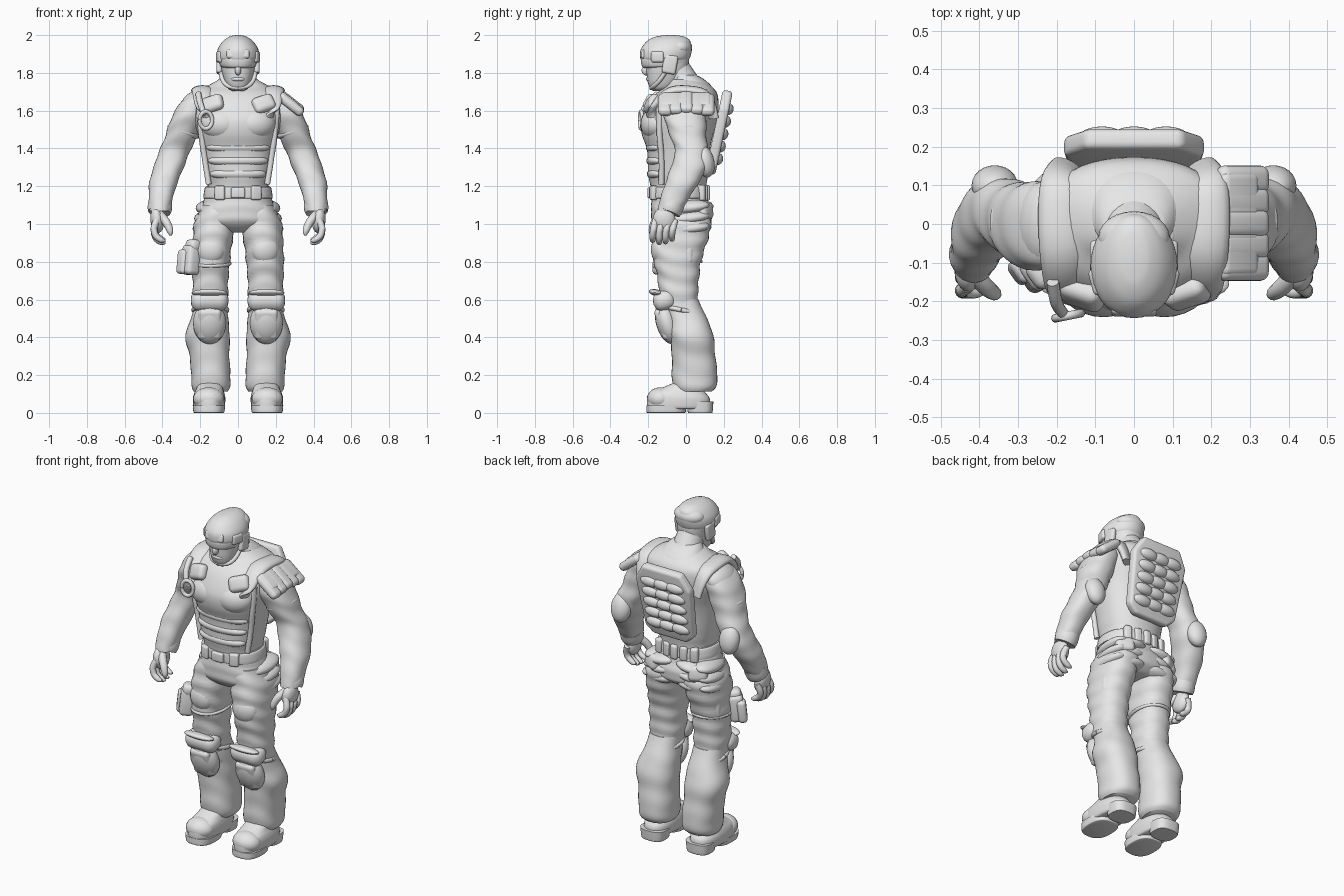
import bpy, bmesh, math
from mathutils import Vector, Matrix, Euler

grey = bpy.data.materials.new("plain_grey")
grey.diffuse_color = (0.8, 0.8, 0.8, 1)


def finish(name, bm):
    bmesh.ops.recalc_face_normals(bm, faces=bm.faces)
    me = bpy.data.meshes.new(name)
    bm.to_mesh(me)
    bm.free()
    me.materials.append(grey)
    ob = bpy.data.objects.new(name, me)
    bpy.context.collection.objects.link(ob)
    bpy.context.view_layer.objects.active = ob
    for o in bpy.context.selected_objects:
        o.select_set(False)
    ob.select_set(True)
    bpy.ops.object.shade_smooth_by_angle(angle=math.radians(50))
    return ob


def skin(name, loops):
    bm = bmesh.new()
    rows = [[bm.verts.new(p) for p in loop] for loop in loops]
    n = len(rows[0])
    for a, b in zip(rows, rows[1:]):
        for i in range(n):
            bm.faces.new((a[i], a[(i + 1) % n], b[(i + 1) % n], b[i]))
    bm.faces.new(rows[0])
    bm.faces.new(rows[-1])
    return finish(name, bm)


def smooth_rows(rows, steps):
    """Catmull-Rom interpolation of tuples."""
    out = []
    for i in range(len(rows) - 1):
        p = [rows[max(0, min(len(rows) - 1, i + k))] for k in (-1, 0, 1, 2)]
        for s in range(steps):
            t = s / steps
            out.append([0.5 * (2 * b + (c - a) * t + (2 * a - 5 * b + 4 * c - d) * t * t
                        + (3 * b - a - 3 * c + d) * t ** 3) for a, b, c, d in zip(*p)])
    return out + [list(rows[-1])]


def loft(name, rings, side=1, n=36, power=2.3, steps=5, fold=0, wave=0.07):
    """Stacked oval sections (z, cx, cy, rx, ry), with optional cloth folds."""
    loops = []
    for z, cx, cy, rx, ry in smooth_rows(rings, steps):
        loop = []
        for i in range(n):
            a = 2 * math.pi * i / n
            c, s = math.cos(a), math.sin(a)
            k = 1 + fold * math.sin(2 * math.pi * z / wave + 1.6 * math.sin(a) + 1.2 * math.cos(2 * a))
            loop.append((side * (cx + k * rx * math.copysign(abs(c) ** (2 / power), c)),
                         cy + k * ry * math.copysign(abs(s) ** (2 / power), s), z))
        loops.append(loop)
    return skin(name, loops)


def tube(name, pts, side=1, n=12, flat=1):
    """Round tube through (x, y, z, radius) points."""
    rows = smooth_rows(pts, 4)
    loops = []
    for i, r in enumerate(rows):
        d = Vector(rows[min(i + 1, len(rows) - 1)][:3]) - Vector(rows[max(i - 1, 0)][:3])
        q = d.to_track_quat('Z', 'Y')
        loop = []
        for k in range(n):
            a = 2 * math.pi * k / n
            p = Vector(r[:3]) + q @ Vector((math.cos(a) * r[3], math.sin(a) * r[3] * flat, 0))
            loop.append((side * p.x, p.y, p.z))
        loops.append(loop)
    return skin(name, loops)


def hoop(cx, cy, z, rx, ry, tilt, r):
    return [(cx + rx * math.cos(a), cy + ry * math.sin(a), z + tilt * math.sin(a), r)
            for a in [i * math.pi / 8 for i in range(17)]]


def place(bm, loc, size, rot, side):
    m = Matrix.Translation(loc) @ Euler([math.radians(a) for a in rot]).to_matrix().to_4x4()
    bm.transform(Matrix.Diagonal((side, 1, 1, 1)) @ m @ Matrix.Diagonal((*size, 1)))


def blob(name, loc, radii, rot=(0, 0, 0), side=1):
    bm = bmesh.new()
    bmesh.ops.create_uvsphere(bm, u_segments=24, v_segments=14, radius=1)
    place(bm, loc, radii, rot, side)
    return finish(name, bm)


def box(name, loc, size, rot=(0, 0, 0), side=1, r=0.3):
    """Rounded box; r is the rounding as a share of the thinnest side."""
    bm = bmesh.new()
    bmesh.ops.create_cube(bm, size=1)
    bm.transform(Matrix.Diagonal((*size, 1)))
    bmesh.ops.bevel(bm, geom=bm.edges[:], offset=r * min(size), segments=4, profile=0.5, affect='EDGES')
    place(bm, loc, (1, 1, 1), rot, side)
    return finish(name, bm)


# Torso, vest and neck
loft("torso", [(1.1, 0, -.035, .165, .14), (1.2, 0, -.04, .16, .148), (1.26, 0, -.042, .172, .158),
               (1.33, 0, -.04, .185, .162), (1.4, 0, -.04, .198, .168), (1.47, 0, -.045, .212, .188),
               (1.53, 0, -.04, .228, .2), (1.58, 0, -.028, .24, .2), (1.65, 0, -.01, .245, .182),
               (1.695, 0, .005, .225, .158), (1.73, 0, .015, .165, .12), (1.765, 0, .0, .10, .085)], n=48)
tube("neck", [(0, .02, 1.66, .11), (0, -.01, 1.74, .085), (0, -.05, 1.82, .073), (0, -.07, 1.87, .07)], n=24)
loft("collar", [(1.68, 0, .025, .15, .135), (1.73, 0, .025, .13, .11), (1.77, 0, .01, .1, .08),
                (1.79, 0, -.01, .08, .06)])
for i in range(3):  # soft stomach ridges
    blob("stomach_ridge", (0, -.145, 1.265 + i * .07), (.15 + .01 * i, .062 + .003 * i, .038))
for s in (1, -1):
    blob("chest", (.09, -.16, 1.53), (.11, .08, .085), (-8, 0, 10), s)
    box("chest_pouch", (.135, -.18, 1.635), (.12, .06, .09), (-24, -18 * s, 18), s, .45)
    tube("shoulder_strap", [(.165, -.16, 1.54, .045), (.175, -.155, 1.63, .055), (.185, -.08, 1.7, .058),
                            (.19, .03, 1.705, .058), (.185, .11, 1.675, .055), (.17, .145, 1.56, .045)], s, 16, .45)
    tube("vest_side_edge", [(.155, -.13, 1.21, .015), (.177, -.13, 1.35, .015), (.195, -.14, 1.48, .016),
                            (.205, -.14, 1.62, .018)], s)
tube("carabiner", [(p[0], -.237 + (p[0] + .17) * .2, 1.55 + p[2], .011)
                   for p in hoop(-.17, 0, 0, .033, 0, .045, 0)])
tube("carabiner_strap", [(-.18, -.235, 1.58, .014), (-.2, -.205, 1.64, .016), (-.21, -.15, 1.69, .016)])

# Back pack: chamfered plate with soft rows of pouches
bm = bmesh.new()
outline = [(-.11, -.225), (.11, -.225), (.16, -.18), (.182, .13), (.125, .225), (-.125, .225), (-.182, .13), (-.16, -.18)]
face = bm.faces.new([bm.verts.new((x, -.028, z)) for x, z in outline])
ext = bmesh.ops.extrude_face_region(bm, geom=[face])["geom"]
bmesh.ops.translate(bm, vec=(0, .054, 0), verts=[v for v in ext if isinstance(v, bmesh.types.BMVert)])
bmesh.ops.bevel(bm, geom=bm.edges[:], offset=.018, segments=4, profile=.5, affect='EDGES')
place(bm, (0, .176, 1.485), (1, 1, 1), (-12, 0, 0), 1)
finish("back_pack", bm)
for i in range(5):
    z = 1.345 + i * .066
    for x in (-.083, 0, .083):
        blob("pack_pouch", (x, .195 + (z - 1.485) * .21, z), (.062, .031, .033), (-12, 0, 0))

# Head, face and helmet
loft("head", [(1.705, 0, -.14, .03, .035), (1.72, 0, -.13, .055, .06), (1.76, 0, -.115, .073, .09),
              (1.82, 0, -.1, .088, .11), (1.9, 0, -.1, .095, .115), (1.95, 0, -.1, .08, .1)])
blob("nose", (0, -.213, 1.815), (.017, .022, .028))
blob("mouth", (0, -.19, 1.767), (.04, .022, .014))
blob("chin", (0, -.165, 1.73), (.042, .028, .025))
loft("goggles", [(1.825, 0, -.115, .07, .105), (1.835, 0, -.115, .092, .118), (1.865, 0, -.113, .1, .126),
                 (1.89, 0, -.11, .098, .125)])
loft("helmet", [(1.868, 0, -.112, .105, .126), (1.885, 0, -.11, .112, .133), (1.92, 0, -.105, .109, .136),
                (1.95, 0, -.098, .094, .126), (1.975, 0, -.09, .072, .108), (1.992, 0, -.085, .045, .075),
                (1.998, 0, -.082, .025, .04), (2.0, 0, -.08, .006, .01)], power=2.05)
blob("helmet_back", (0, -.035, 1.935), (.092, .068, .05))
box("helmet_brow", (0, -.222, 1.9), (.12, .03, .05), (-14, 0, 0), r=.45)
for s in (1, -1):
    box("ear_guard", (.099, -.085, 1.845), (.03, .075, .1), (-10, 0, 0), s, .45)
    box("goggle_clip", (.097, -.15, 1.885), (.03, .07, .06), (0, 0, -15), s, .45)
    tube("chin_strap", [(.095, -.1, 1.82, .012), (.08, -.14, 1.76, .012), (.05, -.17, 1.73, .012),
                        (0, -.183, 1.72, .012)], s)

# Belt and pelvis
loft("pelvis", [(1.2, 0, -.04, .165, .14), (1.12, 0, -.035, .182, .148), (1.05, 0, -.025, .21, .16),
                (1.0, 0, -.02, .2, .15), (.965, 0, -.015, .13, .11), (.955, 0, -.01, .08, .08)], fold=.012)
loft("belt", [(1.135, 0, -.038, .178, .147), (1.142, 0, -.038, .184, .151), (1.19, 0, -.04, .176, .149),
              (1.197, 0, -.04, .168, .144)], steps=3)
box("belt_buckle", (0, -.19, 1.165), (.075, .03, .055))
for x in (-.095, .095):
    box("belt_clip", (x, -.172, 1.165), (.055, .035, .075), (0, 0, x * 200))
for x in (-.115, -.055, 0, .055, .115):
    box("rear_belt_pouch", (x, .105 - abs(x) * .2, 1.165), (.045, .045, .085), (0, 0, -x * 180))

for s in (1, -1):
    # Legs, hip padding and pockets
    loft("trouser_thigh", [(1.1, .1, -.03, .09, .13), (1.0, .122, -.02, .11, .152), (.9, .135, -.035, .104, .145),
                           (.8, .143, -.045, .1, .124), (.7, .146, -.04, .094, .108), (.62, .146, -.04, .093, .103),
                           (.54, .147, -.02, .088, .097), (.46, .15, .0, .09, .1)], s, fold=.033, wave=.09)
    loft("trouser_shin", [(.6, .146, -.025, .084, .09), (.5, .15, .005, .098, .106), (.41, .162, .03, .118, .115),
                          (.3, .151, .04, .105, .115), (.2, .144, .046, .104, .121), (.14, .143, .045, .101, .114),
                          (.112, .145, .04, .088, .095)], s, fold=.014, wave=.12)
    for i, z in enumerate((1.09, 1.035, .98)):
        blob("hip_roll", (.158 + .008 * i, .0, z), (.066, .125, .036), (5, 10, -5), s)
        blob("seat_roll", (.1, .062, z), (.105, .083 - .006 * i, .036), (0, 8, -12), s)
    box("rear_pouch", (.15, .1, 1.07), (.11, .06, .09), (10, 0, -28), s, .45)
    box("thigh_pocket", (.208, -.03, .85), (.055, .14, .13), (0, -4, 0), s, .45)
    blob("front_pocket", (.145, -.135, .86), (.075, .05, .075), (4, 0, 8), s)
    # Knee guard
    box("knee_pad_upper", (.15, -.115, .595), (.2, .12, .105), (16, 0, 0), s, .45)
    blob("knee_pad_rim", (.15, -.155, .635), (.096, .042, .018), (-14, 0, 0), s)
    blob("knee_pad_lower", (.15, -.1, .475), (.088, .058, .115), (17, 0, 0), s)
    box("knee_pad_plate", (.15, -.122, .47), (.125, .05, .17), (19, 0, 0), s, .45)
    tube("knee_strap", hoop(.147, -.025, .545, .088, .094, -.02, .013), s)
    # Boots with a raised arch between toe and heel
    loft("boot", [(.02, .152, -.04, .07, .155), (.03, .153, -.04, .082, .166), (.075, .153, -.04, .086, .166),
                  (.105, .152, -.045, .08, .15), (.13, .15, -.025, .07, .11), (.17, .147, .03, .06, .07)], s, power=2.4)
    blob("toe_cap", (.155, -.135, .075), (.083, .072, .06), side=s)
    loft("sole", [(0, .154, -.105, .076, .098), (.006, .154, -.105, .082, .104), (.04, .154, -.105, .086, .104)], s, power=2.6)
    loft("heel", [(0, .151, .075, .066, .06), (.006, .151, .075, .072, .066), (.06, .151, .075, .078, .07)], s, power=2.8)
    # Arms
    loft("sleeve", [(1.7, .19, .0, .035, .07), (1.66, .22, -.005, .07, .1), (1.6, .248, -.005, .085, .115),
                    (1.53, .275, .0, .09, .107), (1.45, .306, .015, .084, .094), (1.38, .338, .03, .082, .088),
                    (1.3, .367, .015, .08, .096), (1.22, .395, -.02, .075, .088), (1.12, .411, -.068, .061, .073),
                    (1.07, .415, -.088, .056, .062)], s, fold=.022, wave=.1)
    blob("sleeve_fold", (.29, .005, 1.49), (.088, .1, .03), (0, -20, 0), s)
    blob("elbow_pad", (.36, .1, 1.33), (.06, .05, .085), (12, 0, 0), s)
    tube("glove_cuff", [(.411, -.065, 1.12, .063), (.414, -.08, 1.085, .065), (.417, -.09, 1.062, .06)], s, 20)
    # Hands
    blob("palm", (.428, -.115, 1.02), (.036, .06, .068), (10, 6, 0), s)
    for i in range(4):
        y, d = -.172 + i * .034, (.012, 0, .004, .018)[i]
        tube("finger", [(.43, y + .012, 1.02, .018), (.445, y, .975, .0185), (.435, y - .004, .925 + d, .017),
                        (.405, y - .004, .903 + d, .015), (.385, y - .002, .9 + d, .006)], s)
    tube("thumb", [(.415, -.13, 1.05, .024), (.38, -.165, 1.01, .022), (.36, -.18, .965, .018),
                   (.357, -.183, .94, .007)], s)

# Layered guard on one shoulder, softer cover on the other
for i in range(5):
    y = -.11 + i * .056
    box("shoulder_guard", (.28, y, 1.645 - abs(y) * .12), (.16, .075, .05), (0, 38, 0), r=.48)
box("shoulder_guard_base", (.268, .0, 1.65), (.12, .27, .045), (0, 38, 0), r=.45)
blob("shoulder_cover", (-.235, .0, 1.635), (.08, .11, .06), (0, -45, 0))

# Thigh holster and its strap
box("holster", (-.25, -.125, .81), (.08, .09, .16), (0, 6, 35), r=.3)
box("holster_flap", (-.235, -.125, .885), (.075, .08, .065), (0, 6, 35), r=.4)
box("holster_side", (-.29, -.12, .8), (.05, .07, .13), (0, 6, 35), r=.4)
tube("holster_strap", hoop(.143, -.045, .79, .1, .124, .012, .009), -1)
